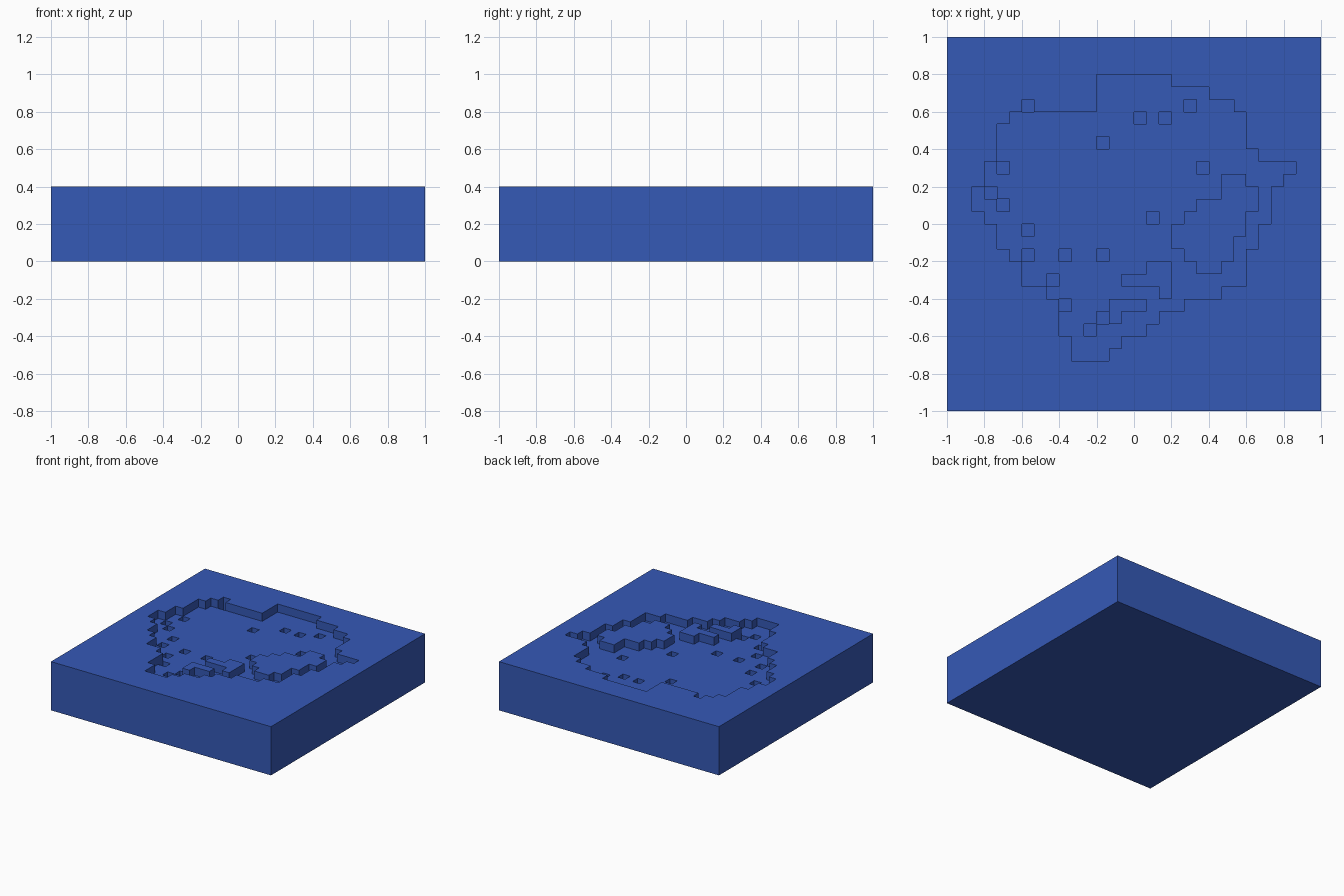
import bpy
import bmesh
from mathutils import Vector

cube = bpy.data.objects.get("Cube")
if cube:
    bpy.data.objects.remove(cube, do_unlink=True)

HALF = 15            # cells from the centre to each side
CELL = 1 / HALF
TOP, FLOOR, PIT = 6, 5, 4   # heights in cells

# Sunken picture: left and right end of each row, from the lowest row up
FIRST_ROW = -11
ROWS = [(-5, -2), (-5, -1), (-6, 1), (-6, 2), (-6, 4), (-7, 7), (-9, 9), (-9, 9),
        (-10, 9), (-11, 10), (-11, 10), (-12, 11), (-13, 11), (-13, 11), (-12, 12),
        (-12, 13), (-11, 10), (-11, 9), (-11, 9), (-10, 9), (-3, 8), (-3, 6), (-3, 3)]

# Islands left at full height inside it: lowest row, then row ends going up
ISLANDS = [
    (-4, [(5, 7), (4, 8), (3, 8), (3, 9), (4, 9), (5, 10), (7, 10), (7, 9)]),
    (-6, [(2, 3), (-1, 3), (1, 3)]),
    (-8, [(-2, -1), (-2, 1)]),
]

# Single-cell pits, one cell deeper than the sunken floor
PITS = [(-9, 9), (0, 8), (2, 8), (4, 9), (-3, 6), (-11, 4), (5, 4), (-12, 2), (-11, 1),
        (1, 0), (-9, -1), (-9, -3), (-6, -3), (-3, -3), (-7, -5), (-6, -7), (-3, -8), (-4, -9)]

span = range(-HALF, HALF)
height = {(x, y): TOP for x in span for y in span}


def set_rows(first, rows, level):
    for y, (left, right) in enumerate(rows, first):
        for x in range(left, right):
            height[x, y] = level


set_rows(FIRST_ROW, ROWS, FLOOR)
for first, rows in ISLANDS:
    set_rows(first, rows, TOP)
for cell in PITS:
    height[cell] = PIT

bm = bmesh.new()


def quad(*points):
    bm.faces.new([bm.verts.new(p * CELL) for p in points])


# Cell tops, and a wall wherever the neighbouring cell is lower
for (x, y), h in height.items():
    centre = Vector((x + 0.5, y + 0.5, 0))
    up = Vector((0, 0, 1))
    quad(*(centre + Vector((a, b, h))
           for a, b in ((-.5, -.5), (.5, -.5), (.5, .5), (-.5, .5))))
    for dx, dy in ((1, 0), (0, 1), (-1, 0), (0, -1)):
        low = height.get((x + dx, y + dy), 0)
        levels = [0, h] if low == 0 else list(range(low, h + 1))
        a = centre + Vector((dx + dy, dy - dx, 0)) / 2
        b = centre + Vector((dx - dy, dy + dx, 0)) / 2
        for z0, z1 in zip(levels, levels[1:]):
            quad(a + up * z0, b + up * z0, b + up * z1, a + up * z1)

# Weld, then close the underside
bmesh.ops.remove_doubles(bm, verts=bm.verts, dist=CELL / 100)
bmesh.ops.holes_fill(bm, edges=[e for e in bm.edges if e.is_boundary], sides=0)
bmesh.ops.recalc_face_normals(bm, faces=bm.faces)

mesh = bpy.data.meshes.new("engraved_block")
bm.to_mesh(mesh)
bm.free()
block = bpy.data.objects.new("engraved_block", mesh)
bpy.context.collection.objects.link(block)

blue = bpy.data.materials.new("blue")
blue.use_nodes = True
colour = (0.036, 0.1, 0.47, 1)
blue.diffuse_color = colour
blue.node_tree.nodes["Principled BSDF"].inputs["Base Color"].default_value = colour
mesh.materials.append(blue)
